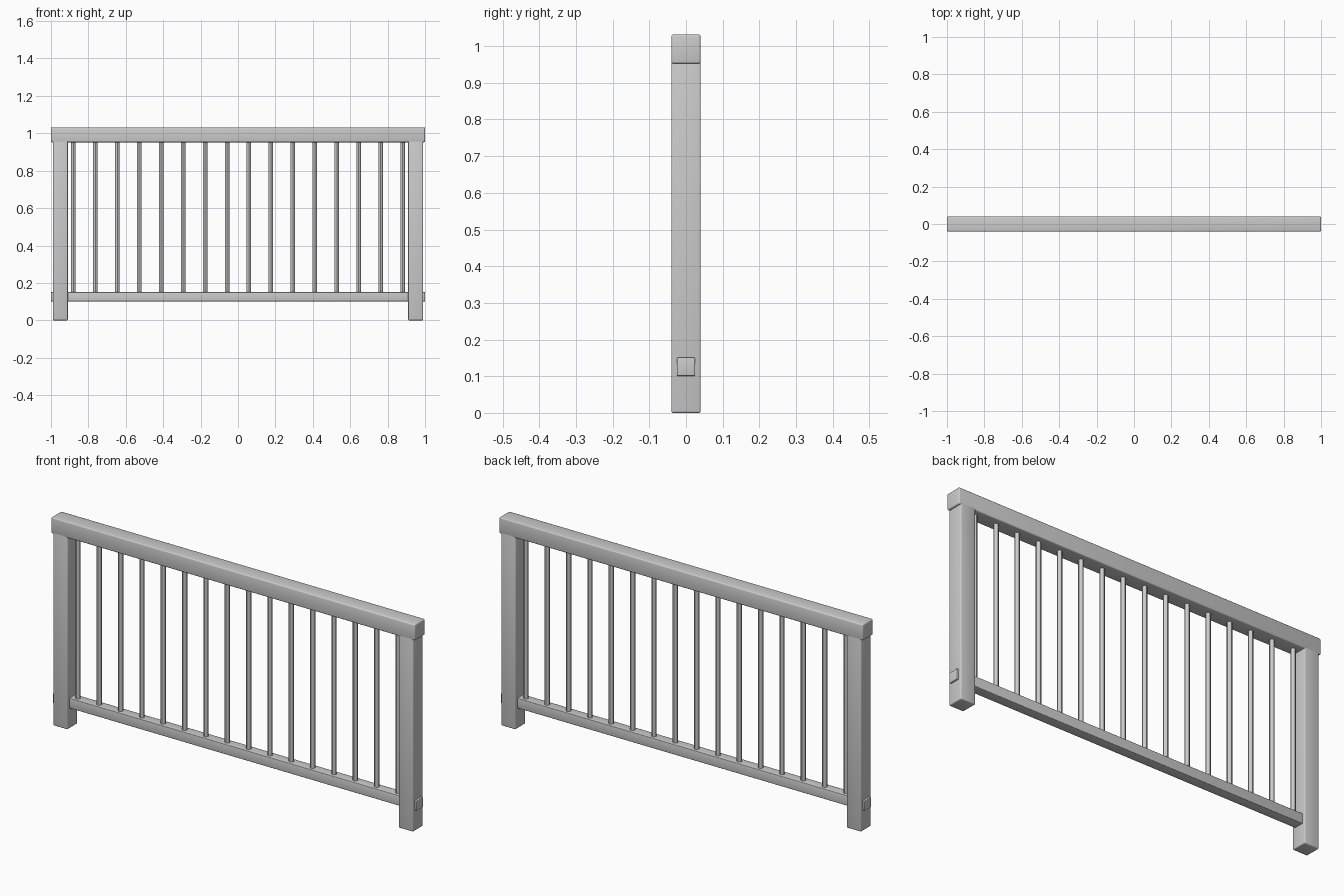
import bpy

if "Cube" in bpy.data.objects:
    bpy.data.objects.remove(bpy.data.objects["Cube"])

BALUSTERS = 16
SPAN = 0.88  # x of the outermost balusters


def beveled_box(name, x0, x1, half_depth, z0, z1, bevel):
    """Softly rounded square timber."""
    bpy.ops.mesh.primitive_cube_add(size=1, location=((x0 + x1) / 2, 0, (z0 + z1) / 2))
    ob = bpy.context.object
    ob.name = name
    ob.scale = (x1 - x0, 2 * half_depth, z1 - z0)
    bpy.ops.object.transform_apply(location=False, rotation=False, scale=True)
    bpy.ops.object.shade_smooth()
    mod = ob.modifiers.new("rounded_edges", 'BEVEL')
    mod.width = bevel
    mod.segments = 3
    return ob


# Handrail and bottom rail, both running the full length
beveled_box("top_rail", -1.0, 1.0, 0.04, 0.952, 1.032, 0.006)
beveled_box("bottom_rail", -1.0, 1.0, 0.025, 0.101, 0.151, 0.003)

# End posts
beveled_box("left_post", -0.99, -0.91, 0.04, 0.0, 0.96, 0.005)
beveled_box("right_post", 0.91, 0.99, 0.04, 0.0, 0.96, 0.005)

# Round balusters, evenly spaced between the posts
for i in range(BALUSTERS):
    x = -SPAN + 2 * SPAN * i / (BALUSTERS - 1)
    bpy.ops.mesh.primitive_cylinder_add(vertices=12, radius=0.012, depth=0.82,
                                        location=(x, 0, 0.551))
    bpy.context.object.name = f"baluster_{i + 1}"
    bpy.ops.object.shade_smooth_by_angle()
